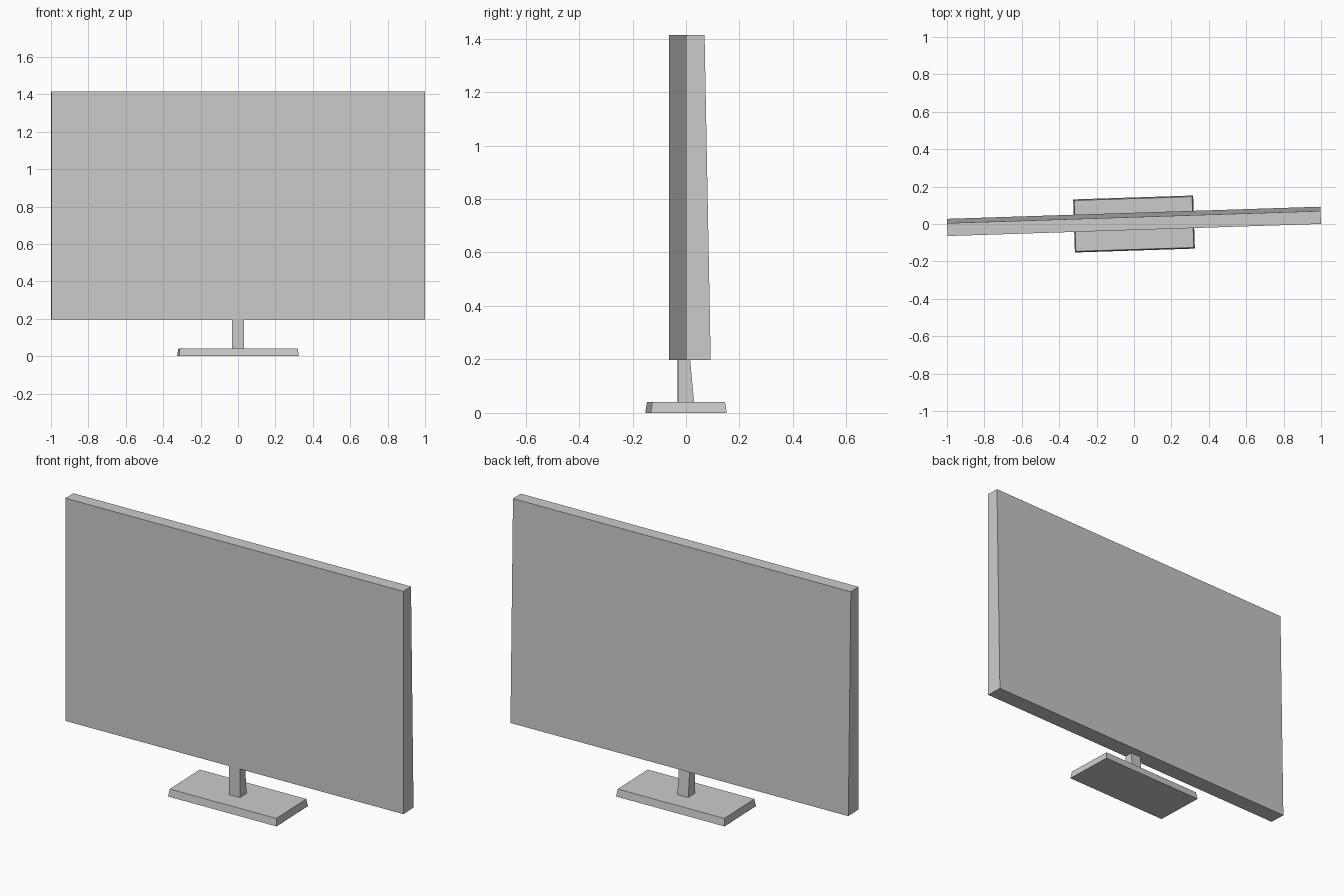
import bpy
import bmesh
from math import atan
from mathutils import Matrix

cube = bpy.data.objects.get("Cube")
if cube:
    bpy.data.objects.remove(cube, do_unlink=True)

# The single plain grey
GREY = (0.6, 0.6, 0.6, 1)
grey = bpy.data.materials.new("plain grey")
grey.use_nodes = True
grey.diffuse_color = GREY
grey.node_tree.nodes["Principled BSDF"].inputs["Base Color"].default_value = GREY

# The whole display is turned slightly on its stand
TURN = Matrix.Rotation(atan(0.0325), 4, "Z")


def tapered_block(name, bottom, top):
    """Solid between two rectangles, each (half width, front y, back y, z)."""
    bm = bmesh.new()
    rings = []
    for w, front, back, z in (bottom, top):
        corners = ((-w, front), (w, front), (w, back), (-w, back))
        rings.append([bm.verts.new((x, y, z)) for x, y in corners])
    low, high = rings
    bm.faces.new(low[::-1])
    bm.faces.new(high)
    for i in range(4):
        j = (i + 1) % 4
        bm.faces.new((low[i], low[j], high[j], high[i]))
    bm.transform(TURN)
    mesh = bpy.data.meshes.new(name)
    bm.to_mesh(mesh)
    bm.free()
    mesh.materials.append(grey)
    obj = bpy.data.objects.new(name, mesh)
    bpy.context.collection.objects.link(obj)
    return obj


# Screen panel, thicker towards the bottom of its back
tapered_block("screen_panel", (0.999, -0.032, 0.06, 0.197), (0.999, -0.032, 0.037, 1.414))

# Neck, leaning forward at the back, its top end inside the panel
tapered_block("stand_neck", (0.032, -0.031, 0.029, 0.04), (0.032, -0.031, 0.01, 0.25))

# Base plate with sloping edges
tapered_block("stand_base", (0.321, -0.142, 0.142, 0), (0.315, -0.136, 0.136, 0.04))
